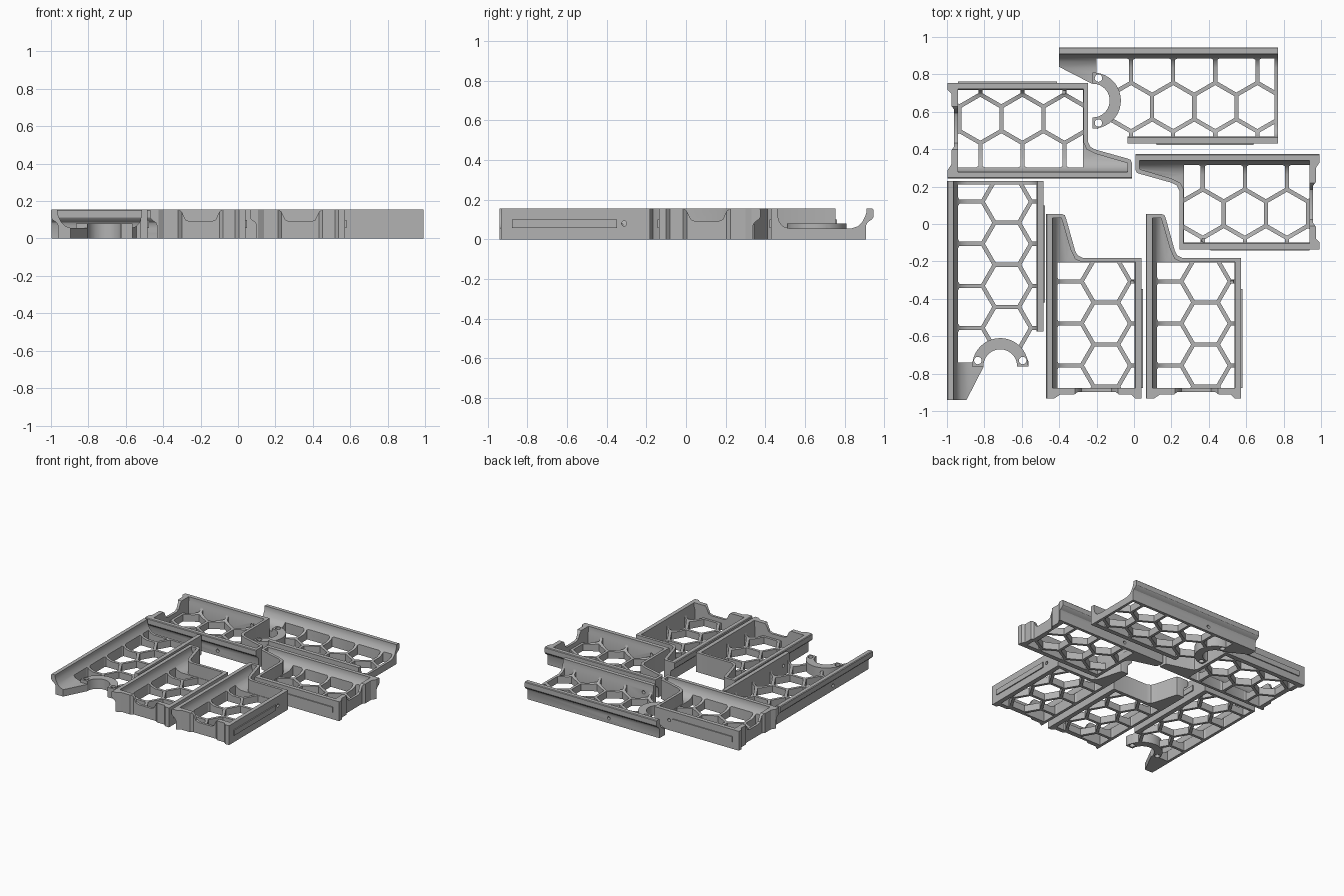
import bpy
import bmesh
import math
from mathutils import Matrix, Vector

if "Cube" in bpy.data.objects:
    bpy.data.objects.remove(bpy.data.objects["Cube"])

grey = bpy.data.materials.new("plain grey")
grey.use_nodes = True
grey.diffuse_color = (0.45, 0.45, 0.45, 1)
grey.node_tree.nodes["Principled BSDF"].inputs["Base Color"].default_value = (0.45, 0.45, 0.45, 1)

H = 0.155      # wall height
FLOOR = 0.055  # floor thickness
PITCH = 0.225  # honeycomb spacing


def to_object(bm, name):
    bmesh.ops.recalc_face_normals(bm, faces=bm.faces)
    mesh = bpy.data.meshes.new(name)
    bm.to_mesh(mesh)
    bm.free()
    obj = bpy.data.objects.new(name, mesh)
    bpy.context.collection.objects.link(obj)
    return obj


def prism(points, lo, hi, axis="z"):
    """Extrude a closed 2D outline along one axis."""
    place = {"z": lambda a, b: (a, b, lo), "x": lambda a, b: (lo, a, b),
             "y": lambda a, b: (a, lo, b)}[axis]
    step = Vector([(hi - lo) * (axis == k) for k in "xyz"])
    bm = bmesh.new()
    face = bm.faces.new([bm.verts.new(place(a, b)) for a, b in points])
    top = bmesh.ops.extrude_face_region(bm, geom=[face])["geom"]
    bmesh.ops.translate(bm, vec=step, verts=[g for g in top if isinstance(g, bmesh.types.BMVert)])
    return to_object(bm, "helper")


def circle(cx, cy, r, n=40):
    return [(cx + r * math.cos(math.tau * i / n), cy + r * math.sin(math.tau * i / n)) for i in range(n)]


def rect(a0, b0, a1, b1):
    return [(a0, b0), (a1, b0), (a1, b1), (a0, b1)]


def combine(target, tool, operation):
    """Apply a boolean and remove the helper."""
    tool.hide_render = True
    mod = target.modifiers.new("cut", "BOOLEAN")
    mod.object, mod.operation, mod.solver = tool, operation, "EXACT"
    bpy.context.view_layer.update()
    graph = bpy.context.evaluated_depsgraph_get()
    mesh = bpy.data.meshes.new_from_object(target.evaluated_get(graph))
    target.modifiers.clear()
    target.data = mesh
    bpy.data.objects.remove(tool)
    return target


def honeycomb(u_first, u_min, u_max, v_min, v_max):
    """Staggered hexagonal cutters clipped to the floor area."""
    bm = bmesh.new()
    radius = (PITCH - 0.022) / math.sqrt(3)
    for row in range(3):
        for k in range(-2, 6):
            u = u_first + PITCH * (k + 0.5 * (row % 2))
            v = 0.125 + row * PITCH * 0.866
            corners = [(u + radius * math.sin(math.tau * i / 6),
                        v + radius * math.cos(math.tau * i / 6)) for i in range(6)]
            bm.faces.new([bm.verts.new((a, b, -0.1)) for a, b in corners])
    for point, normal in (((u_min, 0, 0), (-1, 0, 0)), ((u_max, 0, 0), (1, 0, 0)),
                          ((0, v_min, 0), (0, -1, 0)), ((0, v_max, 0), (0, 1, 0))):
        bmesh.ops.bisect_plane(bm, geom=bm.verts[:] + bm.edges[:] + bm.faces[:],
                               plane_co=point, plane_no=normal, clear_outer=True)
    top = bmesh.ops.extrude_face_region(bm, geom=bm.faces[:])["geom"]
    bmesh.ops.translate(bm, vec=(0, 0, 0.4), verts=[g for g in top if isinstance(g, bmesh.types.BMVert)])
    return to_object(bm, "helper")


def tray_shell(outline, cavity, width):
    """Flared long wall on one side, straight wall on the other, rounded inside."""
    section = [(0.037, 0), (0.037, 0.07), (0.03, 0.085), (0.008, 0.1), (0, 0.112),
               (0, H - 0.005), (0.005, H), (width, H), (width, 0)]
    inner = width - 0.032
    hollow = [(0.035, H + 0.1), (0.035, H - 0.02), (0.042, 0.115), (0.056, 0.087), (0.077, 0.066),
              (0.11, FLOOR), (inner - 0.06, FLOOR), (inner - 0.03, 0.064), (inner - 0.01, 0.085),
              (inner, 0.12), (inner, H + 0.1)]
    body = combine(prism(section, -0.1, 1.4, "x"), prism(outline, -0.1, 0.4), "INTERSECT")
    void = combine(prism(hollow, -0.2, 1.5, "x"), prism(cavity, -0.1, 0.5), "INTERSECT")
    return combine(body, void, "DIFFERENCE")


def finish(body, width, bar, hole):
    """Raised bar on the straight wall and pin holes in both walls."""
    combine(body, prism(rect(bar[0], 0.057, bar[1], 0.1), width - 0.01, width + 0.008, "y"), "UNION")
    combine(body, prism(circle(hole, 0.08, 0.013, 16), width - 0.1, width + 0.1, "y"), "DIFFERENCE")
    combine(body, prism(circle(hole, 0.04, 0.013, 16), -0.1, 0.06, "y"), "DIFFERENCE")
    return body


# Open tray with a round bracket at one end
W = 0.515
open_tray = tray_shell(
    [(0, -0.1), (0, 0.105), (0.175, 0.195), (0.18, 0.435), (0.335, 0.44), (0.358, 0.45),
     (0.365, 0.47), (0.365, W + 0.1), (1.17, W + 0.1), (1.17, -0.1)],
    rect(-0.15, -0.1, 1.3, W + 0.1), W)
combine(open_tray, honeycomb(0.497 - PITCH, 0.2, 1.15, 0.06, 0.478), "DIFFERENCE")
bracket = combine(prism(circle(0.18, 0.285, 0.15), 0, 0.08), prism(rect(0.178, 0, 0.5, 0.6), -0.1, 0.2), "INTERSECT")
combine(open_tray, bracket, "UNION")
combine(open_tray, prism(circle(0.18, 0.285, 0.09), -0.1, 0.3), "DIFFERENCE")
for v in (0.165, 0.405):
    combine(open_tray, prism(circle(0.21, v, 0.02, 20), -0.1, 0.3), "DIFFERENCE")
finish(open_tray, W, (0.52, 1.04), 0.45)

# Closed tray with a tapered tongue and a notched end wall
W = 0.51
closed_tray = tray_shell(
    [(0, -0.1), (0, 0.085), (0.006, 0.1), (0.02, 0.106), (0.195, 0.155), (0.22, 0.168), (0.234, 0.195),
     (0.235, W + 0.1), (0.985, W + 0.1), (0.985, 0.475), (0.965, 0.455), (0.965, 0.39), (0.95, 0.37),
     (0.95, 0.17), (0.965, 0.15), (0.965, 0.075), (0.985, 0.045), (0.985, -0.1)],
    [(0.022, -0.1), (0.022, 0.082), (0.19, 0.131), (0.24, 0.155), (0.257, 0.19), (0.257, W + 0.1),
     (0.93, W + 0.1), (0.93, -0.1)], W)
combine(closed_tray, honeycomb(0.472, 0.26, 0.93, 0.06, 0.473), "DIFFERENCE")
notch = [(0.155, 0.3), (0.155, H), (0.17, 0.142), (0.19, 0.1), (0.215, 0.09),
         (0.325, 0.09), (0.35, 0.1), (0.37, 0.142), (0.385, H), (0.385, 0.3)]
combine(closed_tray, prism(notch, 0.9, 1.1, "x"), "DIFFERENCE")
finish(closed_tray, W, (0.4, 0.93), 0.365)

# Lay out the six trays: origin, length direction, width direction
layout = [
    ("back_open_tray", open_tray, (-0.4, 0.945), (1, 0), (0, -1)),
    ("right_open_tray", open_tray, (-1, -0.94), (0, 1), (1, 0)),
    ("front_middle_closed_tray", closed_tray, (-0.47, 0.053), (0, -1), (1, 0)),
    ("front_left_closed_tray", closed_tray, (0.063, 0.053), (0, -1), (1, 0)),
    ("back_right_closed_tray", closed_tray, (-0.012, 0.243), (-1, 0), (0, 1)),
    ("left_closed_tray", closed_tray, (0.008, 0.375), (1, 0), (0, -1)),
]
for name, source, origin, along, across in layout:
    mesh = source.data.copy()
    matrix = Matrix(((along[0], across[0], 0, origin[0]), (along[1], across[1], 0, origin[1]),
                     (0, 0, 1, 0), (0, 0, 0, 1)))
    mesh.transform(matrix)
    if matrix.determinant() < 0:
        mesh.flip_normals()
    mesh.materials.clear()
    mesh.materials.append(grey)
    tray = bpy.data.objects.new(name, mesh)
    bpy.context.collection.objects.link(tray)
    bpy.ops.object.select_all(action="DESELECT")
    tray.select_set(True)
    bpy.context.view_layer.objects.active = tray
    bpy.ops.object.shade_smooth_by_angle(angle=math.radians(30))

for source in (open_tray, closed_tray):
    bpy.data.objects.remove(source)
